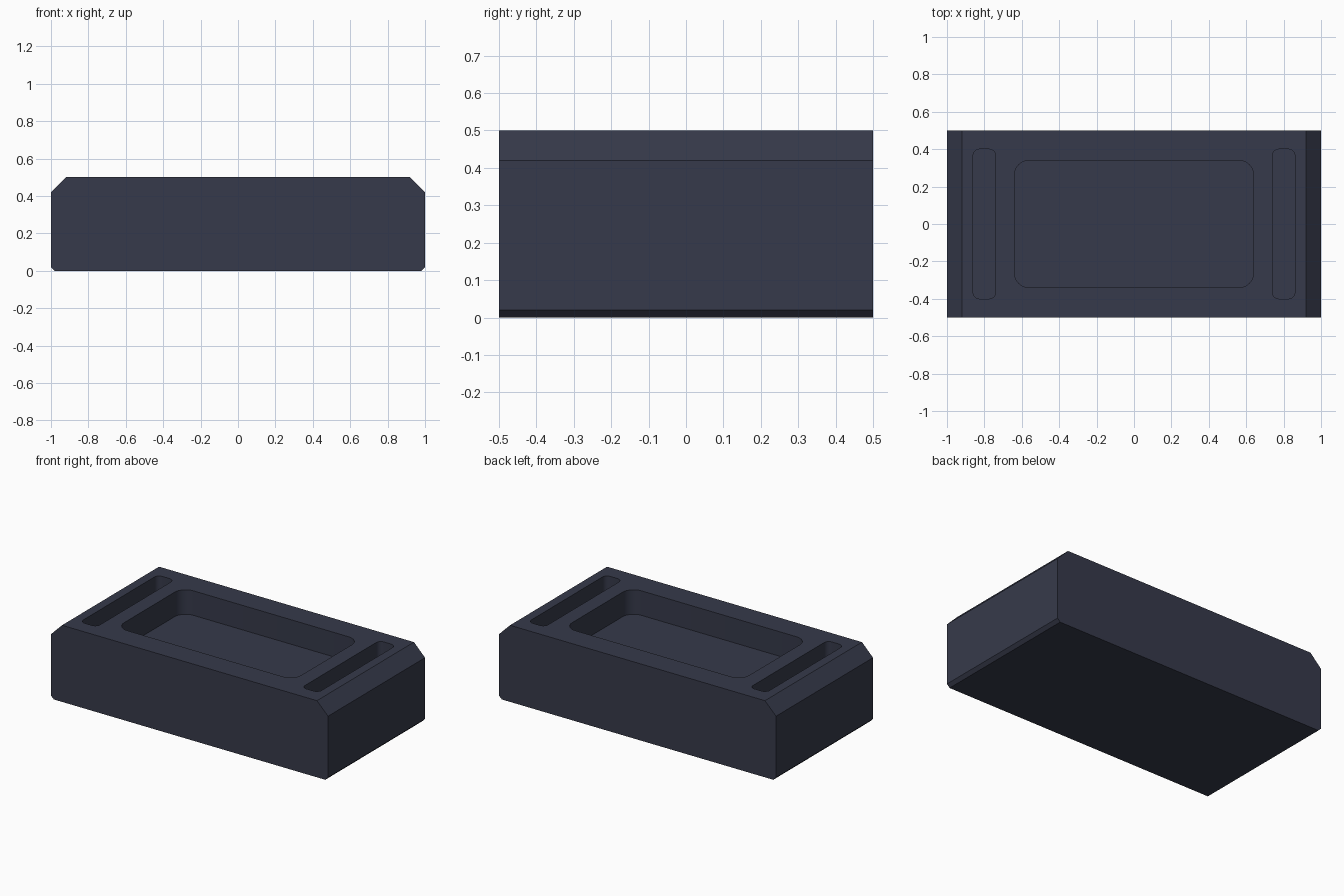
import bpy, bmesh, math

if "Cube" in bpy.data.objects:
    bpy.data.objects.remove(bpy.data.objects["Cube"])

slate = bpy.data.materials.new("dark_slate")
slate.diffuse_color = (0.037, 0.042, 0.069, 1)
slate.use_nodes = True
slate.node_tree.nodes["Principled BSDF"].inputs["Base Color"].default_value = slate.diffuse_color


def prism(name, points, extrude):
    """Solid made by sweeping a closed outline along a vector."""
    bm = bmesh.new()
    face = bm.faces.new([bm.verts.new(p) for p in points])
    swept = bmesh.ops.extrude_face_region(bm, geom=[face])["geom"]
    bmesh.ops.translate(bm, vec=extrude,
                        verts=[v for v in swept if isinstance(v, bmesh.types.BMVert)])
    bmesh.ops.recalc_face_normals(bm, faces=bm.faces)
    mesh = bpy.data.meshes.new(name)
    bm.to_mesh(mesh)
    bm.free()
    mesh.materials.append(slate)
    obj = bpy.data.objects.new(name, mesh)
    bpy.context.collection.objects.link(obj)
    return obj


def rounded_outline(cx, half_x, half_y, radius, z, steps=8):
    """Rectangle with rounded corners at height z."""
    points = []
    for i, (sx, sy) in enumerate([(1, 1), (-1, 1), (-1, -1), (1, -1)]):
        for k in range(steps + 1):
            a = math.pi / 2 * (i + k / steps)
            points.append((cx + sx * (half_x - radius) + radius * math.cos(a),
                           sy * (half_y - radius) + radius * math.sin(a), z))
    return points


# Block: chamfered end profile swept from front to back
half = [(0.98, 0), (1, 0.02), (1, 0.42), (0.92, 0.5)]
profile = half + [(-x, z) for x, z in reversed(half)]
block = prism("block", [(x, -0.5, z) for x, z in profile], (0, 1, 0))

# Recesses in the top: central tray and a slot near each end
recesses = [("tray_cutter", 0, 0.64, 0.34, 0.08, 0.16),
            ("left_slot_cutter", -0.8, 0.06, 0.4, 0.035, 0.12),
            ("right_slot_cutter", 0.8, 0.06, 0.4, 0.035, 0.12)]
bpy.context.view_layer.objects.active = block
block.select_set(True)
for name, cx, hx, hy, radius, depth in recesses:
    cutter = prism(name, rounded_outline(cx, hx, hy, radius, 0.5 - depth),
                   (0, 0, depth + 0.1))
    cutter.hide_render = True
    mod = block.modifiers.new(name, 'BOOLEAN')
    mod.operation = 'DIFFERENCE'
    mod.solver = 'EXACT'
    mod.object = cutter
    bpy.ops.object.modifier_apply(modifier=mod.name)
    bpy.data.objects.remove(cutter)

# Smooth the rounded recess corners, keep the chamfers crisp
bpy.ops.object.shade_smooth_by_angle(angle=math.radians(30))
